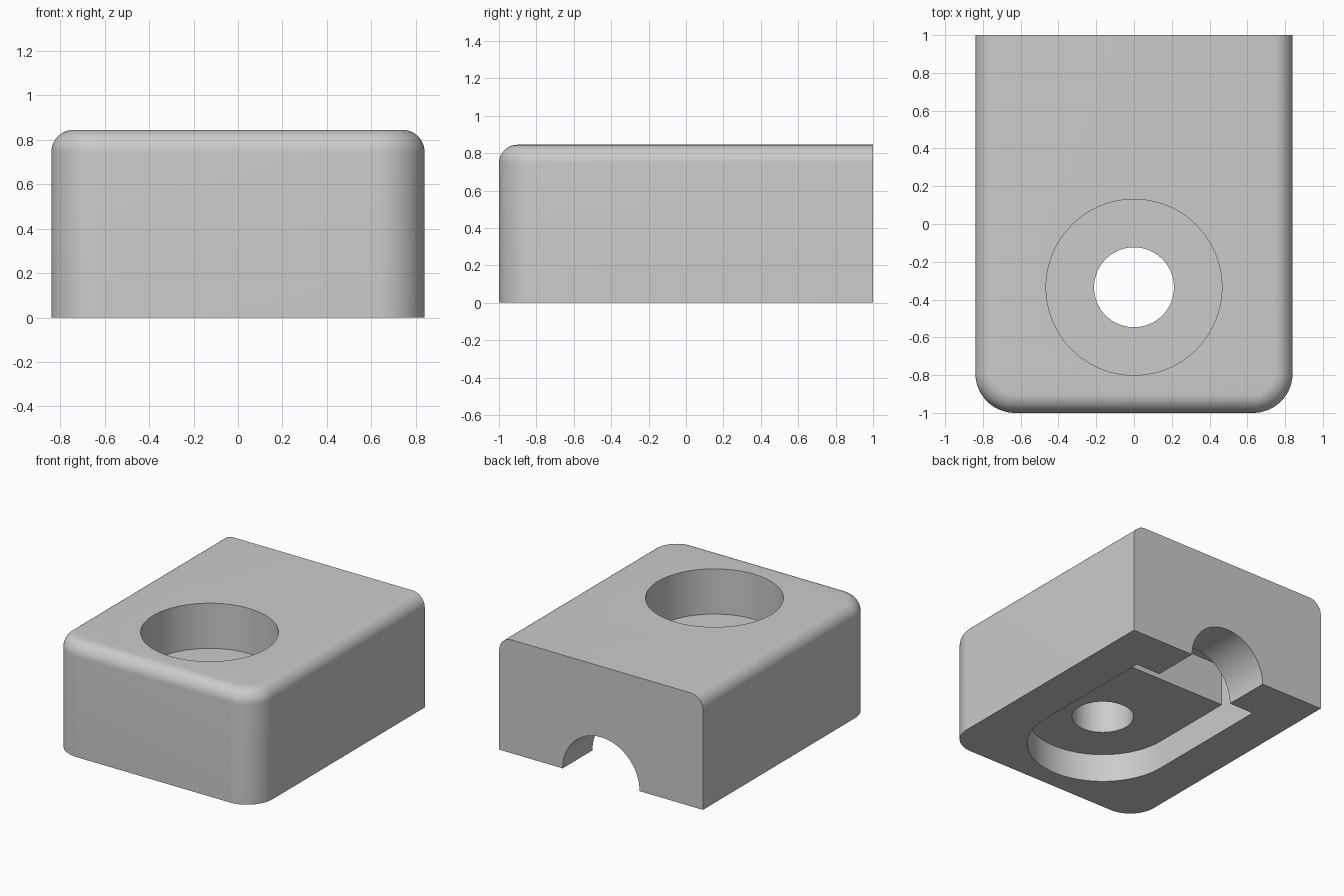
import bpy, bmesh
from math import sin, cos, pi, radians

cube = bpy.data.objects.get("Cube")
if cube:
    bpy.data.objects.remove(cube, do_unlink=True)

HALF_W, HEIGHT = 0.84, 0.845
CORNER, FILLET = 0.21, 0.1
HOLE_Y = -0.335
SLOT_R, SLOT_BACK = 0.52, 0.65

grey = bpy.data.materials.new("plain_grey")
grey.use_nodes = True
grey.diffuse_color = (0.6, 0.6, 0.6, 1)
grey.node_tree.nodes["Principled BSDF"].inputs["Base Color"].default_value = (0.6, 0.6, 0.6, 1)


def arc(cx, cy, r, start, end, steps):
    return [(cx + r * cos(start + (end - start) * i / steps),
             cy + r * sin(start + (end - start) * i / steps)) for i in range(steps + 1)]


def loft(name, rings):
    """Join equal-length rings of points into a closed solid."""
    bm = bmesh.new()
    loops = [[bm.verts.new(p) for p in ring] for ring in rings]
    n = len(loops[0])
    for low, high in zip(loops, loops[1:]):
        for i in range(n):
            j = (i + 1) % n
            bm.faces.new((low[i], low[j], high[j], high[i]))
    bm.faces.new(loops[0][::-1])
    bm.faces.new(loops[-1])
    bmesh.ops.recalc_face_normals(bm, faces=bm.faces)
    mesh = bpy.data.meshes.new(name)
    bm.to_mesh(mesh)
    bm.free()
    mesh.materials.append(grey)
    obj = bpy.data.objects.new(name, mesh)
    bpy.context.collection.objects.link(obj)
    return obj


def prism(name, outline, z0, z1):
    return loft(name, [[(x, y, z) for x, y in outline] for z in (z0, z1)])


def block_ring(inset, z):
    """Outline with rounded front corners and a square back."""
    r, w = CORNER - inset, HALF_W - inset
    pts = [(w, 1), (-w, 1)]
    pts += arc(CORNER - HALF_W, CORNER - 1, r, pi, 1.5 * pi, 16)
    pts += arc(HALF_W - CORNER, CORNER - 1, r, 1.5 * pi, 2 * pi, 16)
    return [(x, y, z) for x, y in pts]


# Block with a rounded top edge on the front and sides
rings = [block_ring(0, 0)]
for i in range(11):
    a = pi / 2 * i / 10
    rings.append(block_ring(FILLET * (1 - cos(a)), HEIGHT - FILLET * (1 - sin(a))))
block = loft("clamp_block", rings)

# Screw hole and its wide recess in the top
hole = prism("screw_hole", arc(0, HOLE_Y, 0.2115, 0, 2 * pi, 64)[:-1], -0.1, 1)
recess = prism("head_recess", arc(0, HOLE_Y, 0.4655, 0, 2 * pi, 96)[:-1], 0.508, 1)

# Round-ended pocket underneath, with a deeper trench at its back
slot = prism("bottom_pocket", arc(0, HOLE_Y, SLOT_R, pi, 2 * pi, 48)
             + [(SLOT_R, SLOT_BACK), (-SLOT_R, SLOT_BACK)], -0.1, 0.212)
trench = prism("deep_trench", [(-SLOT_R, 0.32), (SLOT_R, 0.32),
                               (SLOT_R, SLOT_BACK), (-SLOT_R, SLOT_BACK)], -0.1, 0.52)

# Half-round passage through the back wall
passage = loft("cable_passage", [[(x, y, z) for x, z in arc(0, 0, 0.317, 0, 2 * pi, 64)[:-1]]
                                 for y in (0.5, 1.1)])

bpy.context.view_layer.objects.active = block
for cutter in (hole, recess, slot, trench, passage):
    mod = block.modifiers.new(cutter.name, 'BOOLEAN')
    mod.operation, mod.solver, mod.object = 'DIFFERENCE', 'EXACT', cutter
    bpy.ops.object.modifier_apply(modifier=mod.name)
    bpy.data.objects.remove(cutter, do_unlink=True)

bpy.ops.object.select_all(action='DESELECT')
block.select_set(True)
bpy.ops.object.shade_smooth_by_angle(angle=radians(30))
